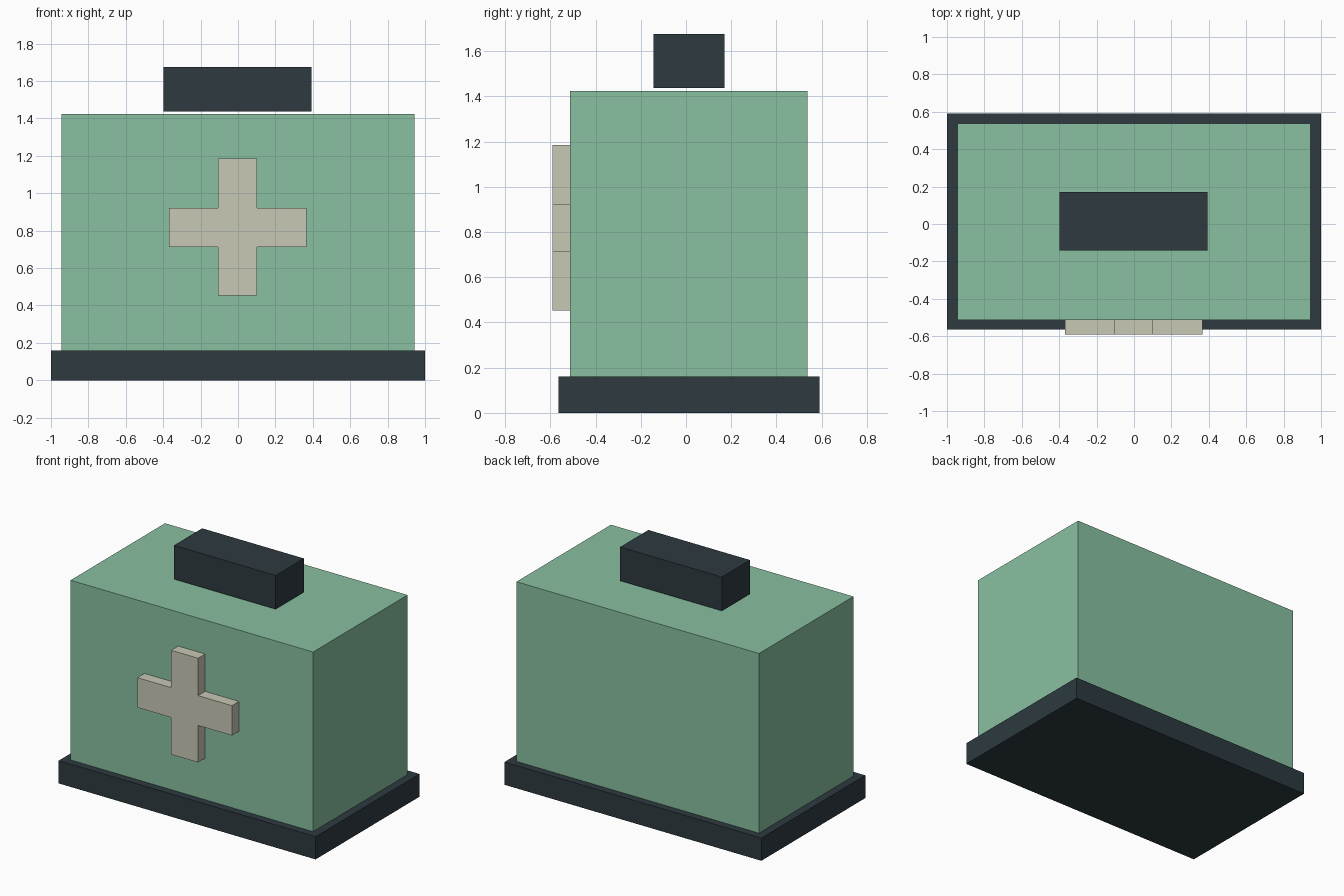
import bpy
import bmesh

if "Cube" in bpy.data.objects:
    bpy.data.objects.remove(bpy.data.objects["Cube"])


def material(name, rgb):
    m = bpy.data.materials.new(name)
    m.diffuse_color = (*rgb, 1.0)
    m.use_nodes = True
    m.node_tree.nodes["Principled BSDF"].inputs["Base Color"].default_value = m.diffuse_color
    return m


GREEN = material("soft green", (0.246, 0.527, 0.352))
DARK = material("dark slate", (0.026, 0.042, 0.051))
CREAM = material("warm cream", (0.578, 0.578, 0.468))


def extrude_profile(name, points, axis_vector, mat):
    """Solid made by extruding a closed outline along a vector."""
    bm = bmesh.new()
    face = bm.faces.new([bm.verts.new(p) for p in points])
    out = bmesh.ops.extrude_face_region(bm, geom=[face], use_keep_orig=True)
    moved = [g for g in out["geom"] if isinstance(g, bmesh.types.BMVert)]
    bmesh.ops.translate(bm, verts=moved, vec=axis_vector)
    bmesh.ops.recalc_face_normals(bm, faces=bm.faces)
    mesh = bpy.data.meshes.new(name)
    bm.to_mesh(mesh)
    bm.free()
    mesh.materials.append(mat)
    obj = bpy.data.objects.new(name, mesh)
    bpy.context.collection.objects.link(obj)
    return obj


def box(name, x, y, z, mat):
    """Box from (min, max) ranges."""
    outline = [(x[0], y[0], z[0]), (x[1], y[0], z[0]),
               (x[1], y[1], z[0]), (x[0], y[1], z[0])]
    return extrude_profile(name, outline, (0, 0, z[1] - z[0]), mat)


# Base plinth, case body and the handle just above the lid
box("base", (-1.0, 1.0), (-0.565, 0.59), (0.0, 0.16), DARK)
box("case_body", (-0.945, 0.943), (-0.512, 0.538), (0.16, 1.424), GREEN)
box("handle", (-0.398, 0.393), (-0.143, 0.17), (1.437, 1.675), DARK)

# Raised cross on the front: one outline, extruded forward
x0, x1, x2, x3 = -0.37, -0.107, 0.102, 0.366
z0, z1, z2, z3 = 0.452, 0.712, 0.922, 1.185
outline = [(x1, z0), (x2, z0), (x2, z1), (x3, z1), (x3, z2), (x2, z2),
           (x2, z3), (x1, z3), (x1, z2), (x0, z2), (x0, z1), (x1, z1)]
extrude_profile("front_cross", [(x, -0.512, z) for x, z in outline],
                (0, -0.078, 0), CREAM)
